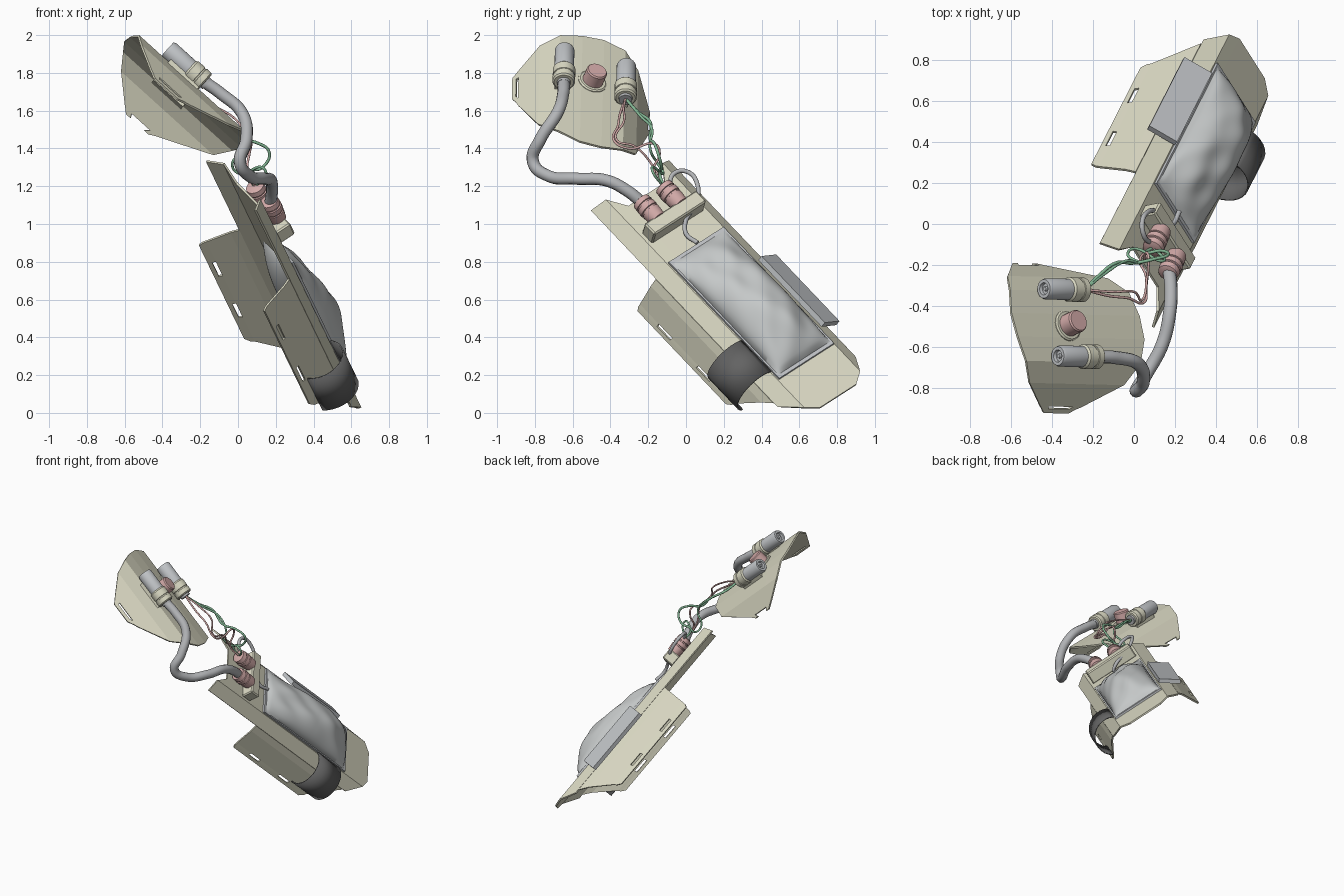
import bpy, bmesh, math
from mathutils import Vector

if "Cube" in bpy.data.objects:
    bpy.data.objects.remove(bpy.data.objects["Cube"])

# ---------- colours ----------
def mat(name, r, g, b):
    m = bpy.data.materials.new(name)
    m.diffuse_color = (r, g, b, 1)
    m.use_nodes = True
    m.node_tree.nodes["Principled BSDF"].inputs["Base Color"].default_value = m.diffuse_color
    return m

CREAM = mat("cream_armour", .70, .69, .545)
CLOTH = mat("pale_grey_bag", .56, .58, .58)
GREY = mat("light_grey_panel", .53, .55, .57)
HOSE = mat("hose_grey", .45, .46, .475)
DARK = mat("dark_strap", .125, .125, .125)
PINK = mat("dusty_pink", .66, .41, .40)
GREEN = mat("wire_green", .23, .48, .30)

# ---------- helpers ----------
class Frame:
    """Local axes of a plate: u along it, v across it, t out of its face."""
    def __init__(self, o, d, w):
        self.o, self.d = Vector(o), Vector(d).normalized()
        w = Vector(w)
        self.w = (w - self.d * w.dot(self.d)).normalized()
        self.n = self.w.cross(self.d)

    def __call__(self, u, v, t):
        return self.o + self.d * u + self.w * v + self.n * t

LOW = Frame((.345, .345, .58), (.331, .65, -.684), (.466, -.751, -.466))
UP = Frame((-.34, -.50, 1.75), (.741, -.018, -.671), (.197, -.95, .243))

def finish(name, bm, material, smooth=None):
    bmesh.ops.recalc_face_normals(bm, faces=bm.faces)
    me = bpy.data.meshes.new(name)
    bm.to_mesh(me)
    bm.free()
    ob = bpy.data.objects.new(name, me)
    bpy.context.collection.objects.link(ob)
    me.materials.append(material)
    if smooth:
        bpy.context.view_layer.objects.active = ob
        bpy.ops.object.select_all(action='DESELECT')
        ob.select_set(True)
        bpy.ops.object.shade_smooth_by_angle(angle=math.radians(smooth))
    return ob

def sheet(name, fr, strips, material, thick=.012, cuts=(0, 1), holes=(), smooth=None):
    """Folded sheet: each strip is a list of stations (v, t, u0, u1).
    holes = (strip, row, column) cells left open."""
    bm = bmesh.new()
    for s, stations in enumerate(strips):
        rows = [[bm.verts.new(fr(a + (b - a) * c, v, t)) for c in cuts]
                for v, t, a, b in stations]
        for i in range(len(rows) - 1):
            for j in range(len(cuts) - 1):
                if (s, i, j) not in holes:
                    bm.faces.new((rows[i][j], rows[i][j + 1], rows[i + 1][j + 1], rows[i + 1][j]))
    ob = finish(name, bm, material, smooth)
    mod = ob.modifiers.new("thickness", 'SOLIDIFY')
    mod.thickness, mod.offset = thick, 0
    return ob

def box(name, fr, us, vs, ts, material, bevel=0):
    bm = bmesh.new()
    bmesh.ops.create_cube(bm, size=1)
    for p in bm.verts:
        c = [r[0] + (r[1] - r[0]) * (q + .5) for r, q in zip((us, vs, ts), p.co)]
        p.co = fr(*c)
    bmesh.ops.recalc_face_normals(bm, faces=bm.faces)
    if bevel:
        bmesh.ops.bevel(bm, geom=bm.edges[:], offset=bevel, segments=1, affect='EDGES')
    return finish(name, bm, material)

def lathe(name, origin, axis, profile, material, n=24):
    """Turned part: profile of (height, radius) along the axis."""
    bm = bmesh.new()
    axis = axis.normalized()
    a = axis.orthogonal().normalized()
    b = axis.cross(a)
    rings = [[bm.verts.new(origin + axis * h + (a * math.cos(k * math.tau / n) + b * math.sin(k * math.tau / n)) * r)
              for k in range(n)] for h, r in profile]
    for p, q in zip(rings, rings[1:]):
        for k in range(n):
            bm.faces.new((p[k], p[(k + 1) % n], q[(k + 1) % n], q[k]))
    bm.faces.new(rings[0])
    bm.faces.new(rings[-1])
    return finish(name, bm, material, 35)

def tube(name, pts, r, material):
    cu = bpy.data.curves.new(name, 'CURVE')
    cu.dimensions, cu.bevel_depth, cu.bevel_resolution = '3D', r, 4
    cu.resolution_u, cu.use_fill_caps = 10, True
    sp = cu.splines.new('BEZIER')
    sp.bezier_points.add(len(pts) - 1)
    for bp, p in zip(sp.bezier_points, pts):
        bp.co = p
        bp.handle_left_type = bp.handle_right_type = 'AUTO'
    cu.materials.append(material)
    tmp = bpy.data.objects.new(name + "_path", cu)
    bpy.context.collection.objects.link(tmp)
    me = bpy.data.meshes.new_from_object(tmp.evaluated_get(bpy.context.evaluated_depsgraph_get()))
    bpy.data.objects.remove(tmp)
    for p in me.polygons:
        p.use_smooth = True
    bpy.context.collection.objects.link(bpy.data.objects.new(name, me))

# ---------- lower armour plate with two slotted side flanges ----------
half = [(.275, -.075, -.97, .55), (.20, -.012, -.95, .66), (.13, -.012, -.85, .71)]
body = [(-v, t, a, b) for v, t, a, b in half] + half[::-1]
def flange(s):
    return [(s * .275, -.075, -.44, .52), (s * .30, -.12, -.44, .46), (s * .348, -.25, -.44, .33),
            (s * .356, -.268, -.44, .32), (s * .365, -.29, -.43, .29)]
sheet("lower_plate", LOW, [body, flange(-1), flange(1)], CREAM,
      cuts=(0, .2, .34, .62, .76, 1),
      holes=[(s, 2, c) for s in (1, 2) for c in (1, 3)])

# ---------- bag (bulging on both sides) in its panel ----------
box("bag_panel", LOW, (-.45, .45), (-.195, .195), (-.012, .008), GREY)
bm = bmesh.new()
NU, NV = 56, 30
for side in (1, -1):
    grid = []
    for i in range(NU + 1):
        row = []
        for j in range(NV + 1):
            a, b = 2 * i / NU - 1, 2 * j / NV - 1
            dome = max(0, (1 - abs(a) ** 2.6) * (1 - abs(b) ** 2.4)) ** .65
            fold = (.009 * math.sin(5 * a + 3 * b * b) + .007 * math.sin(6 * b + 4 * a)
                    + .005 * math.sin(11 * a - 6 * b)) * dome * (.5 + abs(a))
            if side > 0:
                h = dome * (.135 + .035 * a - .03 * a * a) + fold
            else:
                h = dome * (.10 - .02 * a)
            row.append(bm.verts.new(LOW(.43 * a, .185 * b, .008 + side * max(0, h))))
        grid.append(row)
    for i in range(NU):
        for j in range(NV):
            bm.faces.new((grid[i][j], grid[i][j + 1], grid[i + 1][j + 1], grid[i + 1][j]))
bmesh.ops.remove_doubles(bm, verts=bm.verts, dist=.0005)
finish("bag", bm, CLOTH, 60)

# ---------- edge clip and curved strap ----------
sheet("edge_clip", LOW, [[(-.215, .025, -.18, .335), (-.34, -.068, -.18, .335)]], GREY, .03)
arc = [math.radians(120 - 12.5 * k) for k in range(15)]
sheet("curved_strap", LOW, [[(.27 + .14 * math.cos(q), -.12 + .14 * math.sin(q), .15, .39) for q in arc]],
      DARK, .008, smooth=40)

# ---------- connector block and plugs ----------
box("connector_block", LOW, (-.68, -.595), (-.185, .185), (-.01, .085), CREAM, .008)
plug = [(0, .046), (.03, .05), (.06, .052), (.062, .047), (.07, .047), (.072, .054), (.10, .054),
        (.102, .047), (.11, .047), (.112, .053), (.14, .049), (.147, .032)]
for k, v in enumerate((.09, -.07)):
    lathe(f"plug_{k + 1}", LOW(-.67, v, .055), -LOW.d, plug, PINK)

# ---------- upper armour plate, folded into two slotted wings ----------
mid = [(-.27, -.06, -.25, .41), (-.18, 0, -.31, .47), (-.06, .008, -.34, .50),
       (.06, .008, -.33, .50), (.18, 0, -.30, .45), (.27, -.06, -.25, .37)]
def wing(s):
    return [(s * .355, -.155, -.12, .15), (s * .364, -.165, -.105, .12), (s * .38, -.183, -.08, .08)]
sheet("upper_plate", UP, [wing(-1)[::-1] + mid + wing(1)], CREAM, cuts=(0, .2, .8, 1),
      holes=[(0, 0, 1), (0, 9, 1)])

# ---------- canisters and button on the upper plate ----------
can = [(0, .045), (.005, .052), (.145, .052), (.16, .046), (.16, .03), (.145, .026), (.145, .012), (.155, .01)]
collar = [(0, .035), (0, .052), (.008, .060), (.04, .060), (.042, .056), (.05, .056),
          (.052, .060), (.10, .060), (.11, .052)]
for k, v in enumerate((.172, -.172)):
    lathe(f"canister_{k + 1}", UP(.02, v, .06), -UP.d, can, GREY)
    lathe(f"canister_collar_{k + 1}", UP(.125, v, .06), -UP.d, collar, CREAM)
    lathe(f"canister_nozzle_{k + 1}", UP(.14, v, .06), -UP.d, [(0, .035), (.03, .038)], HOSE)
    box(f"canister_mount_{k + 1}", UP, (-.09, .12), (v - .03, v + .03), (-.02, .03), CREAM)
lathe("button_ring", UP(.01, 0, 0), UP.n, [(0, .078), (.018, .078), (.024, .07)], CREAM)
lathe("button", UP(.01, 0, .01), UP.n, [(0, .056), (.082, .056), (.09, .05)], PINK)

# ---------- hoses and wires ----------
tube("main_hose", [UP(.12, .172, .06), (-.09, -.65, 1.69), (.02, -.68, 1.59), (.045, -.77, 1.45),
                   (.01, -.81, 1.33), (.06, -.73, 1.255), (.14, -.58, 1.24), (.175, -.42, 1.23),
                   (.18, -.31, 1.175), LOW(-.79, .09, .055)], .032, HOSE)
tube("feed_tube", [LOW(-.79, -.09, .055), (.05, -.06, 1.27), (.04, .01, 1.275), (.07, .06, 1.21),
                   (.12, .05, 1.10), (.16, 0, 1.02), (.19, .0, .95), (.22, .06, .90)], .012, HOSE)
c = UP(.13, -.172, .06)
e = LOW(-.80, -.07, .055)
tube("pink_wire_1", [c, (-.12, -.35, 1.58), (-.03, -.36, 1.52), (.05, -.38, 1.44), (.06, -.30, 1.40),
                     (.07, -.16, 1.42), (.06, -.14, 1.37), (.05, -.17, 1.29), e], .0065, PINK)
tube("pink_wire_2", [c, (-.1, -.33, 1.61), (.0, -.33, 1.54), (.04, -.37, 1.45), (.06, -.27, 1.41),
                     (.03, -.17, 1.30), e], .006, PINK)
tube("green_wire_1", [c, (-.17, -.25, 1.59), (-.09, -.19, 1.54), (.0, -.19, 1.45), (.10, -.17, 1.43),
                      (.165, -.15, 1.38), (.13, -.13, 1.30), (.06, -.14, 1.27), e], .008, GREEN)
tube("green_wire_2", [c, (-.14, -.24, 1.57), (-.04, -.18, 1.50), (.03, -.19, 1.40), (-.03, -.15, 1.32),
                      (.0, -.12, 1.27), (.14, -.18, 1.29), e], .007, GREEN)
